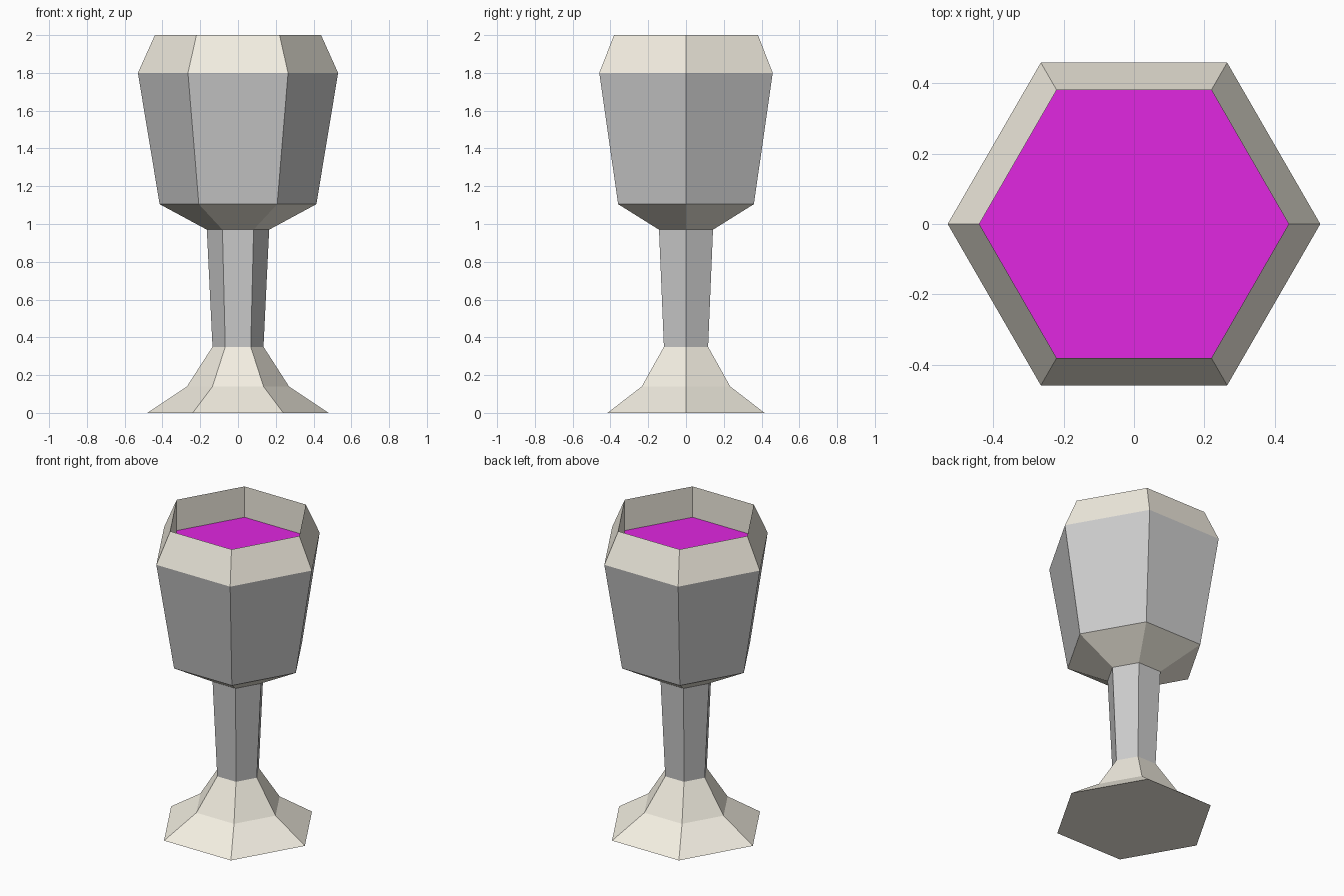
import bpy
from math import cos, sin, pi

if "Cube" in bpy.data.objects:
    bpy.data.objects.remove(bpy.data.objects["Cube"])

SIDES = 6


def material(name, rgb):
    mat = bpy.data.materials.new(name)
    mat.diffuse_color = (*rgb, 1)
    mat.use_nodes = True
    mat.node_tree.nodes["Principled BSDF"].inputs["Base Color"].default_value = mat.diffuse_color
    return mat


def hex_part(name, profile, mat=None, cap=None):
    """Six-sided lathe of (radius, z) points, optionally capped at its first ring."""
    verts = [(r * cos(2 * pi * i / SIDES), r * sin(2 * pi * i / SIDES), z)
             for r, z in profile for i in range(SIDES)]
    faces = []
    for k in range(len(profile) - 1):
        for i in range(SIDES):
            a, b = k * SIDES + i, k * SIDES + (i + 1) % SIDES
            faces.append((a, b, b + SIDES, a + SIDES))
    if cap == "down":
        faces.append(tuple(reversed(range(SIDES))))
    elif cap == "up":
        faces.append(tuple(range(SIDES)))
    mesh = bpy.data.meshes.new(name)
    mesh.from_pydata(verts, [], faces)
    if mat:
        mesh.materials.append(mat)
    obj = bpy.data.objects.new(name, mesh)
    bpy.context.collection.objects.link(obj)
    return obj


cream = material("cream", (0.9, 0.86, 0.76))
purple = material("purple", (0.75, 0.02, 0.75))

# Flared foot with closed underside
hex_part("foot", [(0.48, 0), (0.27, 0.14), (0.135, 0.35)], cream, "down")
# Stem widening slightly upwards
hex_part("stem", [(0.135, 0.35), (0.165, 0.97)])
# Underside of the cup
hex_part("bowl_base", [(0.165, 0.97), (0.415, 1.105)], cream)
# Cup wall
hex_part("bowl", [(0.415, 1.105), (0.53, 1.8)])
# Tapered rim, with a straight wall dropping inside to the drink
hex_part("rim", [(0.53, 1.8), (0.44, 2.0), (0.44, 1.8)], cream)
# Surface of the drink
hex_part("drink", [(0.44, 1.8)], purple, "up")
